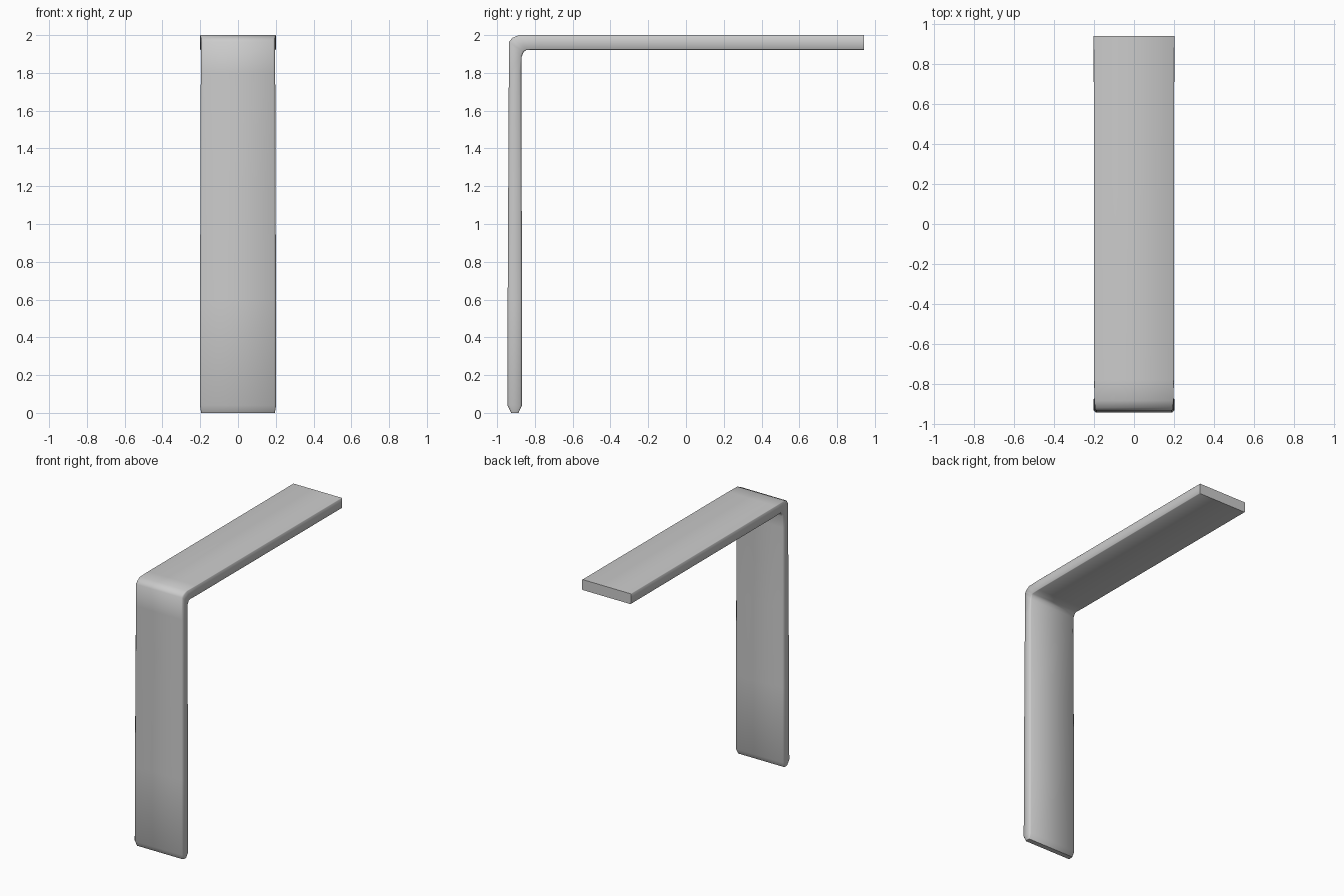
import bpy, bmesh

if "Cube" in bpy.data.objects:
    bpy.data.objects.remove(bpy.data.objects["Cube"])

# Sections along the bent strip: outer (y, z), inner (y, z), half width, edge bevel
SECTIONS = [
    (-0.925, 0.0, -0.887, 0.0, 0.195, 0.006),
    (-0.945, 0.04, -0.868, 0.04, 0.202, 0.010),
    (-0.944, 0.60, -0.868, 0.60, 0.201, 0.010),
    (-0.941, 1.20, -0.870, 1.20, 0.199, 0.010),
    (-0.938, 1.80, -0.872, 1.80, 0.197, 0.010),
    (-0.936, 1.965, -0.870, 1.885, 0.196, 0.010),
    (-0.920, 1.985, -0.860, 1.910, 0.196, 0.008),
    (-0.885, 2.0, -0.845, 1.922, 0.198, 0.004),
    (-0.78, 2.0, -0.78, 1.922, 0.200, 0.003),
    (0.20, 2.0, 0.20, 1.922, 0.201, 0.003),
    (0.942, 2.0, 0.942, 1.922, 0.202, 0.003),
]

bm = bmesh.new()
rings = []
for oy, oz, iy, iz, w, b in SECTIONS:
    length = ((iy - oy) ** 2 + (iz - oz) ** 2) ** 0.5
    t = b / length
    outline = [(-w + b, 0), (w - b, 0), (w, t), (w, 1 - t),
               (w - b, 1), (-w + b, 1), (-w, 1 - t), (-w, t)]
    rings.append([bm.verts.new((x, oy + (iy - oy) * s, oz + (iz - oz) * s))
                  for x, s in outline])

# Skin the strip and close both ends
for a, c in zip(rings, rings[1:]):
    for i in range(8):
        j = (i + 1) % 8
        bm.faces.new((a[i], a[j], c[j], c[i]))
bm.faces.new(rings[0][::-1])
bm.faces.new(rings[-1])
bmesh.ops.recalc_face_normals(bm, faces=bm.faces)

mesh = bpy.data.meshes.new("bent_bracket")
bm.to_mesh(mesh)
bm.free()
bracket = bpy.data.objects.new("bent_bracket", mesh)
bpy.context.collection.objects.link(bracket)

# Soft bends and bevels, crisp free end
bpy.context.view_layer.objects.active = bracket
bracket.select_set(True)
bpy.ops.object.shade_smooth_by_angle(angle=1.0)
